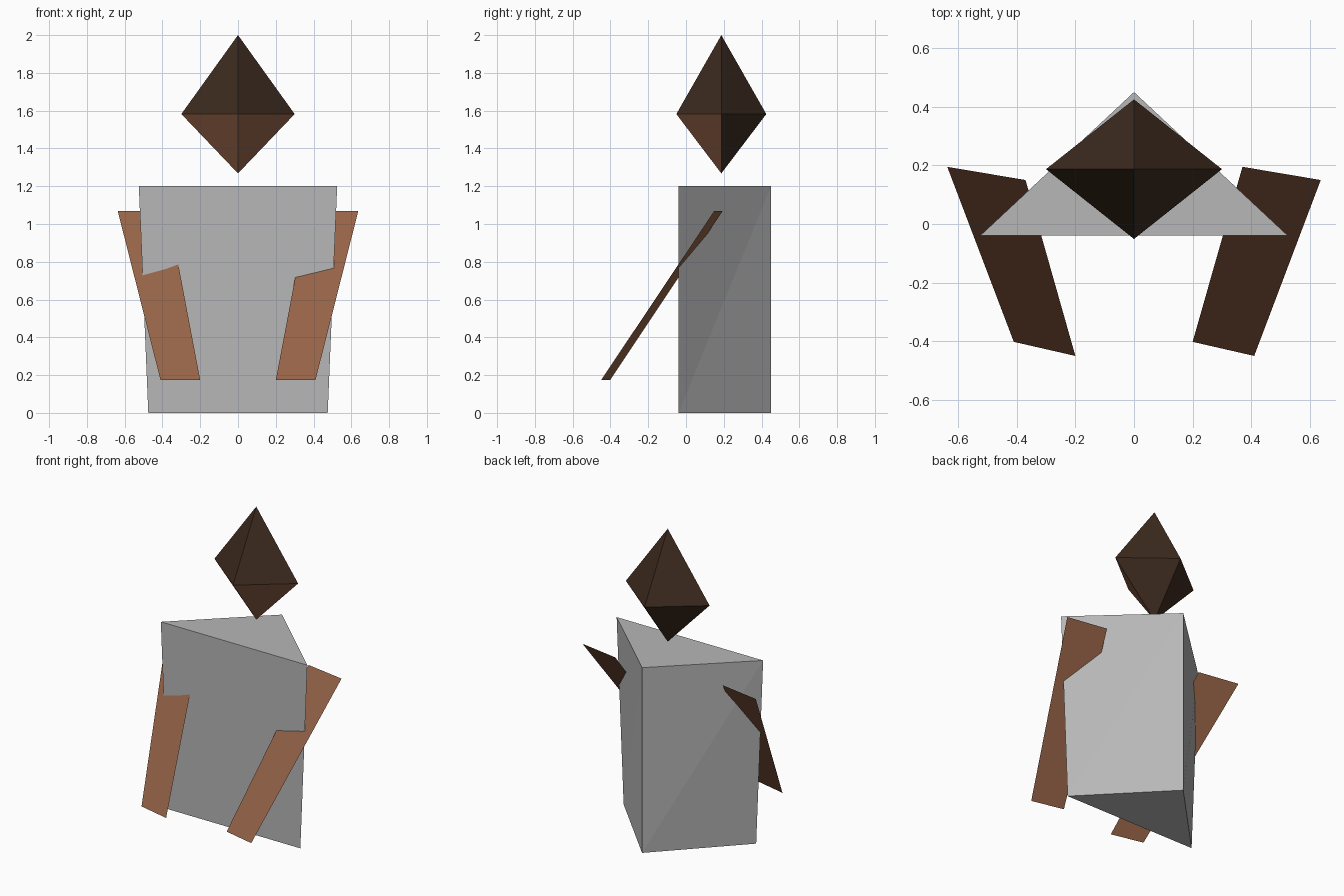
import bpy

if "Cube" in bpy.data.objects:
    bpy.data.objects.remove(bpy.data.objects["Cube"])


def make_material(name, rgb):
    mat = bpy.data.materials.new(name)
    mat.diffuse_color = (*rgb, 1.0)
    mat.use_nodes = True
    mat.node_tree.nodes["Principled BSDF"].inputs["Base Color"].default_value = mat.diffuse_color
    return mat


GREY = make_material("robe grey", (0.475, 0.475, 0.475))
SKIN = make_material("skin brown", (0.295, 0.123, 0.062))
HAIR = make_material("hair dark brown", (0.046, 0.0235, 0.0135))


def make_part(name, verts, faces, mats):
    mesh = bpy.data.meshes.new(name)
    mesh.from_pydata(verts, [], faces)
    for mat in mats:
        mesh.materials.append(mat)
    mesh.update()
    obj = bpy.data.objects.new(name, mesh)
    bpy.context.collection.objects.link(obj)
    return obj


# Body: triangular prism, flat side to the front, slightly wider at the top
body_verts = []
for half_width, z in ((0.475, 0.0), (0.525, 1.2)):
    body_verts += [(-half_width, -0.04, z), (half_width, -0.04, z), (0, 0.45, z)]
body_faces = [(2, 1, 0), (3, 4, 5)]
for i in range(3):
    j = (i + 1) % 3
    body_faces += [(i, j, j + 3), (i, j + 3, i + 3)]  # sides are slightly twisted
make_part("body", body_verts, body_faces, [GREY])

# Head: stretched octahedron, hair everywhere but the lower front faces
CY, CZ = 0.187, 1.582
ring = [(0.3, CY, CZ), (0, CY + 0.238, CZ), (-0.3, CY, CZ), (0, CY - 0.238, CZ)]
head_faces = []
for i in range(4):
    j = (i + 1) % 4
    head_faces += [(i, j, 4), (j, i, 5)]
head = make_part("head", ring + [(0, CY, 2.0), (0, CY, 1.268)], head_faces, [HAIR, SKIN])
for face in head.data.polygons:
    if face.normal.z < 0 and face.normal.y < 0:
        face.material_index = 1

# Arms: thin flat sheets reaching forward and down through the body
TOP, LOW = 1.07, 0.173
make_part("left_arm",
          [(-0.41, -0.402, LOW), (-0.20, -0.45, LOW), (-0.37, 0.15, TOP), (-0.637, 0.195, TOP)],
          [(0, 1, 2, 3)], [SKIN])
make_part("right_arm",
          [(0.20, -0.402, LOW), (0.41, -0.45, LOW), (0.637, 0.15, TOP), (0.37, 0.195, TOP)],
          [(0, 1, 2, 3)], [SKIN])
